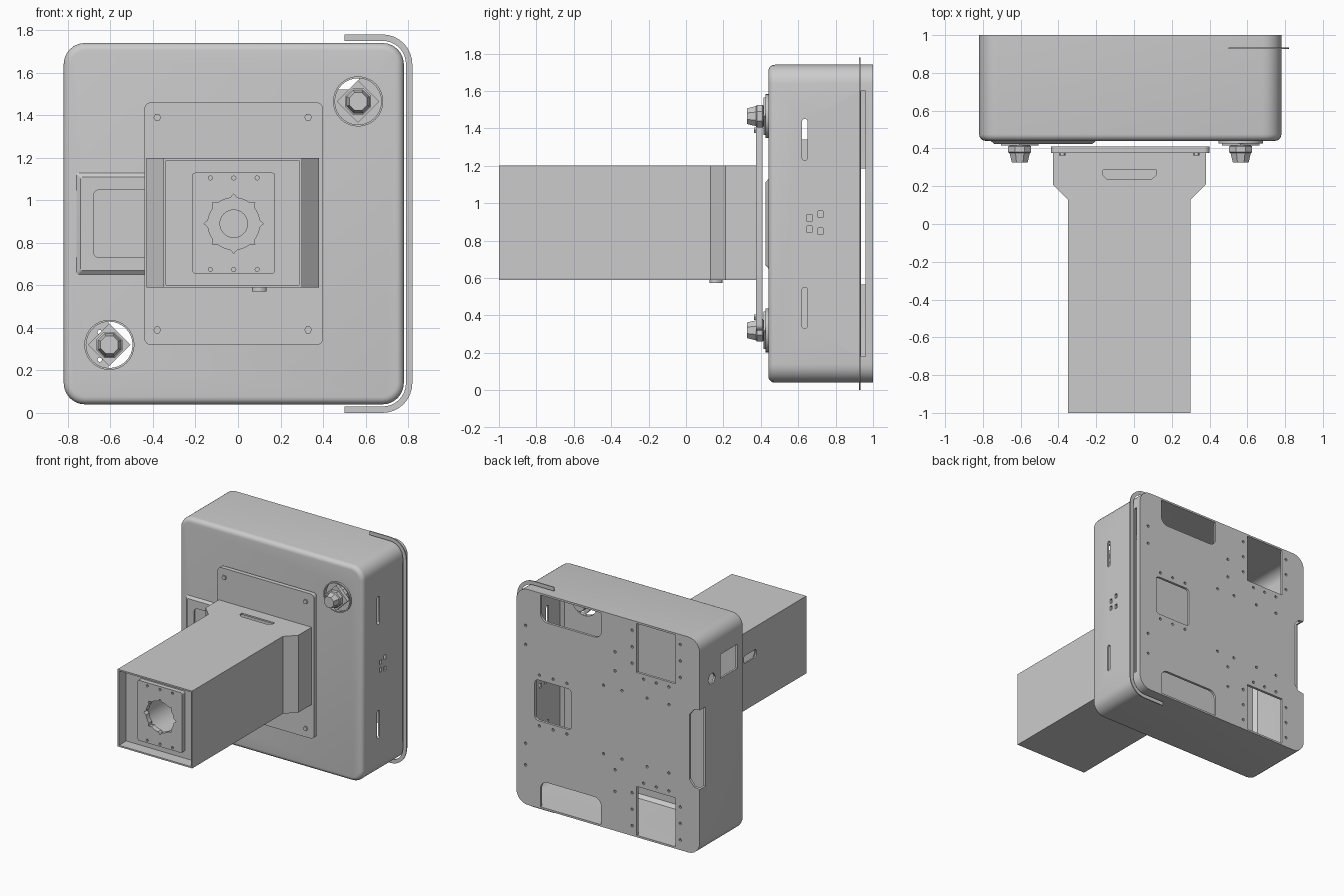
import bpy, bmesh
from math import sin, cos, pi, radians

if "Cube" in bpy.data.objects:
    bpy.data.objects.remove(bpy.data.objects["Cube"])


def loft(name, sections, axis='y'):
    """Skin a stack of (2D outline, position along axis) and cap both ends."""
    place = {'x': lambda u, v, t: (t, u, v), 'y': lambda u, v, t: (u, t, v),
             'z': lambda u, v, t: (u, v, t)}[axis]
    bm = bmesh.new()
    rings = [[bm.verts.new(place(u, v, t)) for u, v in pts] for pts, t in sections]
    n = len(rings[0])
    for a, b in zip(rings, rings[1:]):
        for i in range(n):
            bm.faces.new((a[i], a[(i + 1) % n], b[(i + 1) % n], b[i]))
    bm.faces.new(rings[0])
    bm.faces.new(rings[-1])
    bmesh.ops.recalc_face_normals(bm, faces=bm.faces)
    mesh = bpy.data.meshes.new(name)
    bm.to_mesh(mesh)
    bm.free()
    ob = bpy.data.objects.new(name, mesh)
    bpy.context.collection.objects.link(ob)
    return ob


def prism(name, pts, a, b, axis='y'):
    return loft(name, [(pts, a), (pts, b)], axis)


def ngon(u, v, r, n, turn=0.0):
    return [(u + r * cos(turn + 2 * pi * i / n), v + r * sin(turn + 2 * pi * i / n)) for i in range(n)]


def rrect(u0, u1, v0, v1, r=0.0, n=6):
    if r <= 0:
        return [(u0, v0), (u1, v0), (u1, v1), (u0, v1)]
    pts = []
    for k, (u, v) in enumerate(((u1 - r, v1 - r), (u0 + r, v1 - r), (u0 + r, v0 + r), (u1 - r, v0 + r))):
        for i in range(n + 1):
            a = pi / 2 * (k + i / n)
            pts.append((u + r * cos(a), v + r * sin(a)))
    return pts


def join(obs):
    bpy.ops.object.select_all(action='DESELECT')
    for o in obs:
        o.select_set(True)
    bpy.context.view_layer.objects.active = obs[0]
    bpy.ops.object.join()
    return obs[0]


def cut(ob, cutter):
    m = ob.modifiers.new('cut', 'BOOLEAN')
    m.operation, m.solver, m.object = 'DIFFERENCE', 'EXACT', cutter
    bpy.context.view_layer.objects.active = ob
    bpy.ops.object.modifier_apply(modifier=m.name)
    bpy.data.objects.remove(cutter)


def cut_prism(ob, pts, a, b, axis='y'):
    cut(ob, prism('cutter', pts, a, b, axis))


# Housing: hollow box with rounded front edge
def body(inset, r):
    return rrect(-.82 + inset, .78 - inset, .04 + inset, 1.74 - inset, r)


fillet = [i / 5 * pi / 2 for i in range(6)]
housing = loft('housing', [(body(.035 * (1 - sin(a)), .10 - .035 * (1 - sin(a))), .475 - .035 * cos(a))
                           for a in fillet] + [(body(0, .10), 1.0)])
cut(housing, loft('cutter', [(body(.04, .06), .455), (body(.015, .085), .48), (body(.015, .085), .98)]))

# Openings in the back panel
for x0, x1, z0, z1, r in ((.04, .57, 1.52, 1.725, .06), (.04, .57, .055, .26, .06),
                          (-.61, -.27, 1.34, 1.725, 0), (-.61, -.27, .055, .44, 0),
                          (.30, .62, .73, 1.05, .03)):
    cut_prism(housing, rrect(x0, x1, z0, z1, r), .97, 1.02)
    if r == .06:  # square the outer end of the rounded notches
        za, zb = (z1 - .08, z1) if z1 > 1 else (z0, z0 + .08)
        cut_prism(housing, rrect(x0, x1, za, zb), .97, 1.02)
cut_prism(housing, [(-.9, .55), (-.77, .57), (-.73, .62), (-.73, 1.13), (-.77, 1.18), (-.9, 1.2)], .93, 1.02)

# Screw holes in the back panel
spots = [(x, z) for x in (-.65, -.23) for z in (.12, .25, .38, 1.40, 1.53, 1.66)]
spots += [(x, z) for x in (-.55, -.44, -.33) for z in (.48, 1.30)]
spots += [(x, z) for x in (.34, .46, .58) for z in (.69, 1.09)]
spots += [(x, z) for x in (.02, -.14, -.36, -.55) for z in (.62, 1.16)]
spots += [(x, z) for x in (.70, -.08) for z in (.35, .52, 1.30, 1.45)]
cut(housing, join([prism('cutter', ngon(x, z, .011, 8), .97, 1.02) for x, z in spots]))

# Openings in the side walls
for z0, z1 in ((.33, .55), (1.23, 1.45)):
    cut_prism(housing, rrect(.62, .65, z0, z1, .014), .7, .85, 'x')
cut_prism(housing, rrect(.935, .96, .18, 1.60), .75, .85, 'x')
for y, z in ((.66, .86), (.66, .92), (.72, .85), (.72, .94)):
    cut_prism(housing, rrect(y - .013, y + .013, z - .018, z + .018), .7, .85, 'x')
cut_prism(housing, rrect(.53, .74, 1.34, 1.53), -.9, -.75, 'x')
cut_prism(housing, ngon(.85, 1.38, .045, 6), -.9, -.75, 'x')

# Knobs sitting in round openings of the front wall
for tag, x, z in (('upper', .565, 1.465), ('lower', -.605, .32)):
    cut_prism(housing, ngon(x, z, .11, 32), .40, .50)
    ring = prism(tag + '_knob_ring', ngon(x, z, .118, 32), .425, .445)
    cut_prism(ring, ngon(x, z, .109, 32), .40, .50)
    prism(tag + '_knob_base', ngon(x, z, .10, 4), .415, .445)
    loft(tag + '_knob', [(ngon(x, z, r, 8, pi / 8), y) for r, y in
                         ((.045, .325), (.058, .375), (.066, .38), (.066, .41), (.05, .42), (.05, .53))])

# Raised rim behind the duct on the front wall
rim = loft('cable_port_rim', [(rrect(-.76, -.2, .65, 1.13, .01), .441),
                              (rrect(-.74, -.22, .67, 1.11, .01), .424)])
cut_prism(rim, rrect(-.68, -.28, .73, 1.05, .03), .41, .436)

# Flat curved guard strip round the right side
def c_path(r):
    pts = [(.5, .89 - .75 - r)]
    for zc, a0 in ((.14, -pi / 2), (1.64, 0)):
        pts += [(.68 + r * cos(a0 + pi / 2 * i / 8), zc + r * sin(a0 + pi / 2 * i / 8)) for i in range(9)]
    return pts + [(.5, .89 + .75 + r)]


prism('guard_strip', c_path(.14) + c_path(.11)[::-1], .926, .934)

# Mounting plate with four screws
prism('mounting_plate', rrect(-.44, .40, .32, 1.46, .03), .375, .41)
for x in (-.38, .33):
    for z in (.39, 1.39):
        prism('plate_screw', ngon(x, z, .018, 6), .363, .38)

# Square duct flaring out toward the plate
duct = prism('duct', [(-.35, -1), (.30, -1), (.30, .13), (.38, .21), (.38, .38),
                      (-.43, .38), (-.43, .21), (-.35, .13)], .59, 1.20, 'z')
cut_prism(duct, rrect(-.338, .288, .602, 1.188), -1.02, -.91)
cut_prism(duct, rrect(-.338, .288, .602, 1.188), -.895, .37)
cut_prism(duct, ngon(-.02, .89, .15, 32), -.95, -.85)
cut_prism(duct, [(-.165, .285), (-.165, .26), (-.14, .235), (.09, .235), (.12, .26), (.12, .285)],
          1.15, 1.25, 'z')
cut_prism(duct, rrect(-.38, -.22, .96, 1.02, .02), -.4, -.3, 'x')
prism('duct_bottom_stud', ngon(.10, .16, .035, 12), .572, .60, 'z')

# Recessed front panel with a notched opening and screw holes
panel = prism('front_panel', rrect(-.215, .175, .655, 1.13, .015), -.945, -.905)
notched = [(-.02 + (.14 if k % 6 == 0 else .122) * cos(k * pi / 24),
            .89 + (.14 if k % 6 == 0 else .122) * sin(k * pi / 24)) for k in range(48)]
cut_prism(panel, notched, -1, -.85)
holes = [(x, z) for x in (-.13, -.02, .09) for z in (.675, 1.105)]
holes += [(x, z) for x in (-.13, .09) for z in (.83, .95)] + [(-.13, 1.08), (.09, .70)]
holes = holes[:6]
cut(panel, join([prism('cutter', ngon(x, z, .01, 8), -1, -.85) for x, z in holes]))
cup = prism('socket_cup', ngon(-.02, .89, .16, 32), -.905, -.60)
cut_prism(cup, ngon(-.02, .89, .145, 32), -.95, -.62)
cut_prism(cup, ngon(-.02, .89, .065, 24), -.7, -.55)

# Smooth shading with sharp edges kept
bpy.ops.object.select_all(action='SELECT')
bpy.context.view_layer.objects.active = housing
bpy.ops.object.shade_smooth_by_angle(angle=radians(30))
